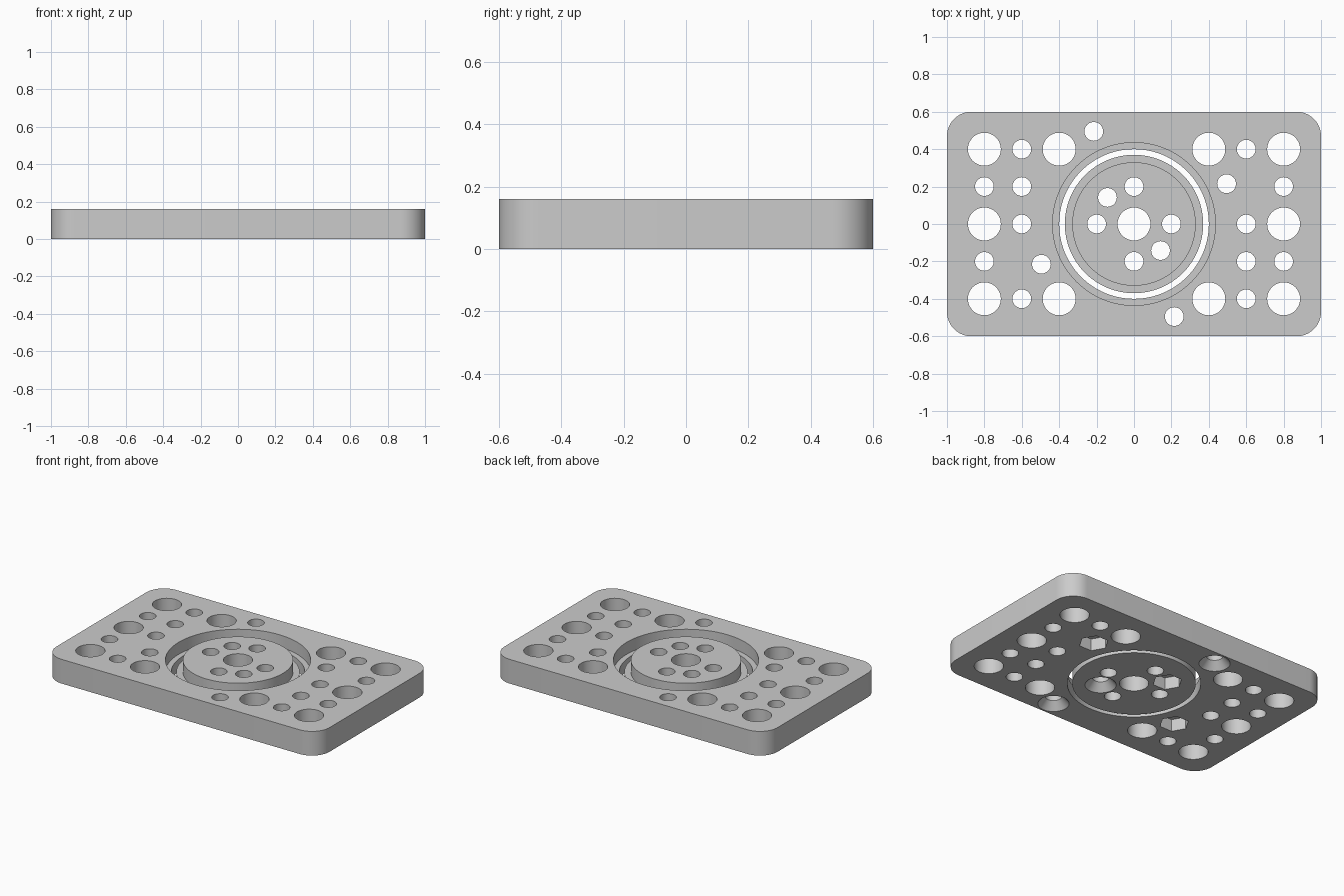
import bpy, bmesh, math
from mathutils import Matrix

cube = bpy.data.objects.get("Cube")
if cube:
    bpy.data.objects.remove(cube, do_unlink=True)

HEIGHT = 0.16
BIG, SMALL = 0.088, 0.05
STEP = 0.08          # depth of the ring-shaped ledges
OVER = 0.05          # how far cutters reach past the faces
LOW, HIGH = -OVER, HEIGHT + OVER

grey = bpy.data.materials.new("light_grey")
grey.use_nodes = True
grey.diffuse_color = (0.6, 0.6, 0.6, 1)
grey.node_tree.nodes["Principled BSDF"].inputs["Base Color"].default_value = (0.6, 0.6, 0.6, 1)


def make_object(name, bm):
    bmesh.ops.recalc_face_normals(bm, faces=bm.faces)
    mesh = bpy.data.meshes.new(name)
    bm.to_mesh(mesh)
    bm.free()
    mesh.materials.append(grey)
    obj = bpy.data.objects.new(name, mesh)
    bpy.context.collection.objects.link(obj)
    return obj


def stack(bm, x, y, profile, sides=48):
    """Closed upright solid from (z, radius) rings."""
    rings = []
    for z, r in profile:
        angles = [math.tau * i / sides for i in range(sides)]
        rings.append([bm.verts.new((x + r * math.cos(a), y + r * math.sin(a), z)) for a in angles])
    for low, high in zip(rings, rings[1:]):
        for i in range(sides):
            j = (i + 1) % sides
            bm.faces.new((low[i], low[j], high[j], high[i]))
    bm.faces.new(rings[0][::-1])
    bm.faces.new(rings[-1])


def hole(bm, x, y, r):
    stack(bm, x, y, [(LOW, r), (HIGH, r)])


def countersunk_hole(bm, x, y):
    stack(bm, x, y, [(LOW, 0.094), (0, 0.094), (0.05, SMALL), (HIGH, SMALL)])


def hex_pocket(bm, x, y):
    stack(bm, x, y, [(LOW, 0.09), (0.08, 0.09)], sides=6)


def cut(obj, bm):
    cutter = make_object("cutter", bm)
    cutter.hide_render = True
    mod = obj.modifiers.new("cut", "BOOLEAN")
    mod.operation = "DIFFERENCE"
    mod.solver = "EXACT"
    mod.object = cutter
    bpy.ops.object.select_all(action="DESELECT")
    bpy.context.view_layer.objects.active = obj
    obj.select_set(True)
    bpy.ops.object.modifier_apply(modifier=mod.name)
    bpy.data.objects.remove(cutter, do_unlink=True)


# Rounded rectangular plate
bm = bmesh.new()
bmesh.ops.create_cube(bm, size=1)
bmesh.ops.transform(bm, verts=bm.verts, matrix=Matrix.Translation((0, 0, HEIGHT / 2)) @ Matrix.Diagonal((2, 1.2, HEIGHT, 1)))
uprights = [e for e in bm.edges if abs(e.verts[0].co.z - e.verts[1].co.z) > 0.1]
bmesh.ops.bevel(bm, geom=uprights, offset=0.13, segments=14, profile=0.5, affect="EDGES")
plate = make_object("base_plate", bm)

# Stepped central opening and the plate's round holes
bm = bmesh.new()
stack(bm, 0, 0, [(LOW, 0.4), (HEIGHT - STEP, 0.4), (HEIGHT - STEP, 0.435), (HIGH, 0.435)], sides=96)
for sx in (-1, 1):
    for sy in (-1, 1):
        hole(bm, sx * 0.8, sy * 0.4, BIG)
        hole(bm, sx * 0.4, sy * 0.4, BIG)
        hole(bm, sx * 0.6, sy * 0.4, SMALL)
        hole(bm, sx * 0.8, sy * 0.2, SMALL)
    hole(bm, sx * 0.8, 0, BIG)
    hole(bm, sx * 0.6, 0, SMALL)
    hole(bm, sx * 0.6, -sx * 0.2, SMALL)
    hole(bm, sx * 0.495, sx * 0.215, SMALL)
    countersunk_hole(bm, sx * 0.215, -sx * 0.495)
cut(plate, bm)

# Nut pockets under the plate
bm = bmesh.new()
for s in (-1, 1):
    hex_pocket(bm, s * 0.495, s * 0.215)
cut(plate, bm)

# Stepped centre disc
bm = bmesh.new()
stack(bm, 0, 0, [(0, 0.37), (HEIGHT - STEP, 0.37), (HEIGHT - STEP, 0.33), (HEIGHT, 0.33)], sides=96)
disc = make_object("centre_disc", bm)

bm = bmesh.new()
hole(bm, 0, 0, BIG)
for s in (-0.2, 0.2):
    hole(bm, s, 0, SMALL)
    hole(bm, 0, s, SMALL)
hole(bm, -0.142, 0.142, SMALL)
countersunk_hole(bm, 0.142, -0.142)
cut(disc, bm)

bm = bmesh.new()
hex_pocket(bm, -0.142, 0.142)
cut(disc, bm)

# Smooth curved walls, keep rims sharp
bpy.ops.object.select_all(action="DESELECT")
for obj in (plate, disc):
    obj.select_set(True)
bpy.context.view_layer.objects.active = plate
bpy.ops.object.shade_smooth_by_angle(angle=math.radians(30))
